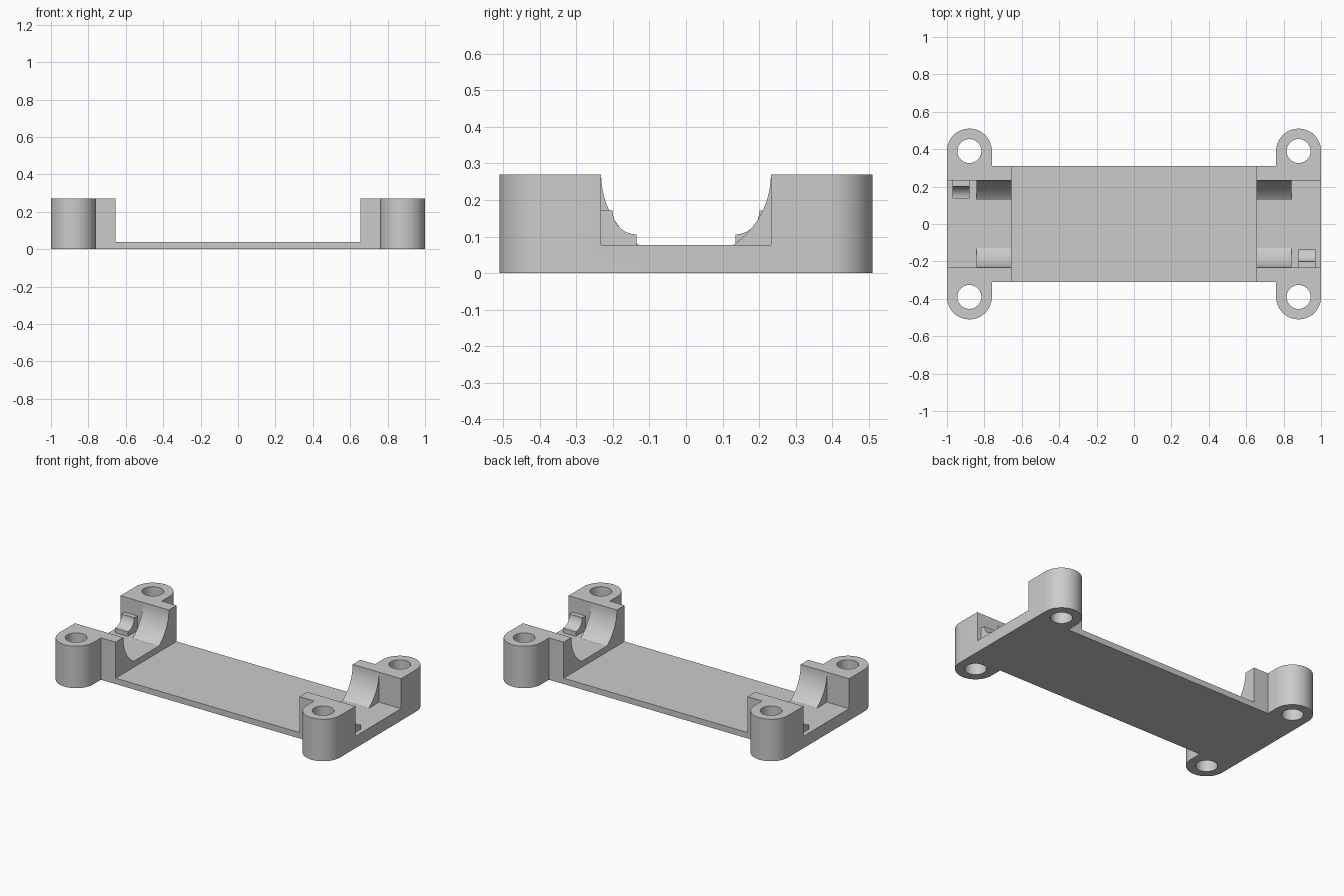
import bpy, bmesh
from math import cos, sin, pi, radians
from mathutils import Matrix, Vector

if "Cube" in bpy.data.objects:
    bpy.data.objects.remove(bpy.data.objects["Cube"], do_unlink=True)

grey = bpy.data.materials.new("plain_grey")
grey.use_nodes = True
grey.diffuse_color = (0.6, 0.6, 0.6, 1)
grey.node_tree.nodes["Principled BSDF"].inputs["Base Color"].default_value = (0.6, 0.6, 0.6, 1)

HEIGHT, FLOOR, PLATE = 0.27, 0.077, 0.038
INNER, HALF = 0.655, 0.31            # inner face of each end, half width of plate
CRADLE_R = 0.232
LUG_X, LUG_Y, LUG_R, HOLE_R = 0.88, 0.39, 0.12, 0.064


def arc(cx, cy, r, a0, a1, n=24):
    angles = [radians(a0 + (a1 - a0) * i / n) for i in range(n + 1)]
    return [(cx + r * cos(a), cy + r * sin(a)) for a in angles]


def prism(name, points, axis, lo, hi, turn=0):
    """Extrude an outline along z (x, y points) or along x (y, z points)."""
    place = (lambda a, b: (a, b, lo)) if axis == "z" else (lambda a, b: (lo, a, b))
    shift = Vector((0, 0, hi - lo)) if axis == "z" else Vector((hi - lo, 0, 0))
    bm = bmesh.new()
    face = bm.faces.new([bm.verts.new(place(*p)) for p in points])
    grown = bmesh.ops.extrude_face_region(bm, geom=[face], use_keep_orig=True)["geom"]
    bmesh.ops.translate(bm, vec=shift, verts=[v for v in grown if isinstance(v, bmesh.types.BMVert)])
    bmesh.ops.recalc_face_normals(bm, faces=bm.faces)
    bmesh.ops.transform(bm, matrix=Matrix.Rotation(turn, 4, "Z"), verts=bm.verts)
    mesh = bpy.data.meshes.new(name)
    bm.to_mesh(mesh)
    bm.free()
    mesh.materials.append(grey)
    obj = bpy.data.objects.new(name, mesh)
    bpy.context.collection.objects.link(obj)
    return obj


def combine(tool, operation):
    mod = body.modifiers.new(tool.name, "BOOLEAN")
    mod.operation, mod.solver, mod.object = operation, "EXACT", tool
    bpy.context.view_layer.objects.active = body
    bpy.ops.object.modifier_apply(modifier=mod.name)
    bpy.data.objects.remove(tool, do_unlink=True)


def box(w0, w1, h0, h1):
    return [(w0, h0), (w1, h0), (w1, h1), (w0, h1)]


# Thin base plate
body = prism("mounting_bracket", box(-0.7, 0.7, -HALF, HALF), "z", 0, PLATE)

# Two identical ends, one turned half way round
for turn in (0, pi):
    # End block with a rounded lug at each corner
    lug = arc(LUG_X, LUG_Y, LUG_R, 180, 0)
    upper = [(INNER, HALF), (LUG_X - LUG_R, HALF)] + lug
    outline = upper + [(x, -y) for x, y in reversed(upper)]
    combine(prism("end_block", outline, "z", 0, HEIGHT, turn), "UNION")

    # Round cradle with a flat floor, then the square channel behind it
    foot = math_angle = 90 - radians(0)
    bottom = HEIGHT - FLOOR
    reach = (CRADLE_R ** 2 - bottom ** 2) ** 0.5
    side = [p for p in arc(0, HEIGHT, CRADLE_R, 0, -90, 48) if p[1] > FLOOR + 0.001]
    right = [(CRADLE_R, HEIGHT + 0.1)] + side + [(reach, FLOOR)]
    cradle = right + [(-y, z) for y, z in reversed(right)]
    combine(prism("cradle_cut", cradle, "x", 0.6, 0.86, turn), "DIFFERENCE")
    channel = box(-CRADLE_R, CRADLE_R, FLOOR, HEIGHT + 0.2)
    combine(prism("channel_cut", channel, "x", 0.842, 1.1, turn), "DIFFERENCE")

    # Screw holes through the lugs
    for s in (-1, 1):
        hole = arc(LUG_X, s * LUG_Y, HOLE_R, 0, 360, 48)[:-1]
        combine(prism("screw_hole", hole, "z", -0.1, 0.5, turn), "DIFFERENCE")

    # Small hollowed support tab against one channel wall
    tab = [(-0.25, 0.05), (-0.25, 0.172)] + arc(-0.135, 0.172, 0.066, 180, 270, 16) + [(-0.135, 0.05)]
    combine(prism("support_tab", tab, "x", 0.88, 0.97, turn), "UNION")

# Smooth the round walls, keep the edges crisp
bpy.ops.object.select_all(action="DESELECT")
body.select_set(True)
bpy.context.view_layer.objects.active = body
bpy.ops.object.shade_smooth_by_angle(angle=radians(30))
